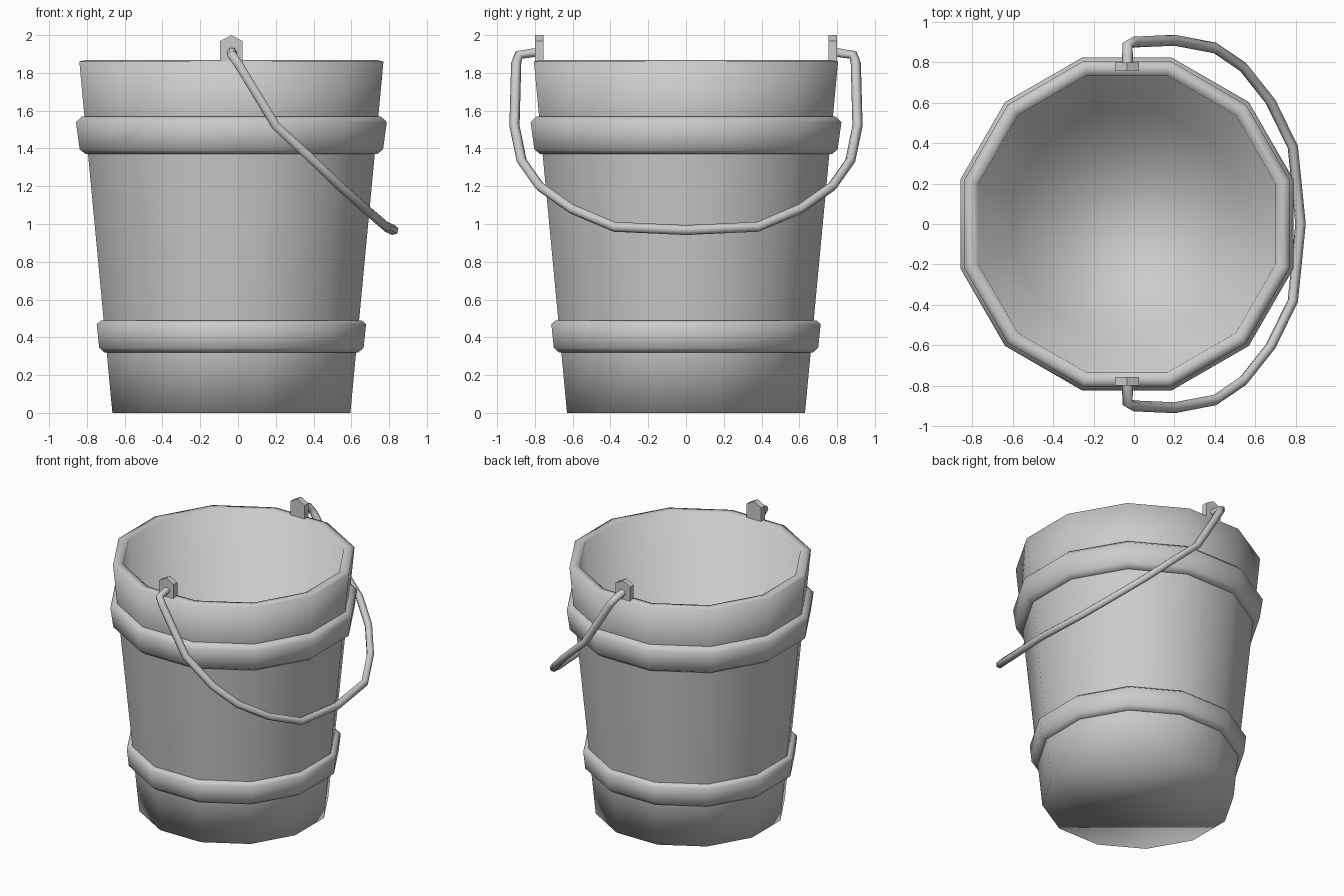
import bpy, bmesh
from math import cos, sin, pi, radians

if "Cube" in bpy.data.objects:
    bpy.data.objects.remove(bpy.data.objects["Cube"])

CX = -0.035          # bucket axis; the handle hangs out to +x
SIDES = 12


def finish(name, bm, angle):
    bmesh.ops.recalc_face_normals(bm, faces=bm.faces)
    me = bpy.data.meshes.new(name)
    bm.to_mesh(me)
    bm.free()
    ob = bpy.data.objects.new(name, me)
    bpy.context.collection.objects.link(ob)
    bpy.ops.object.select_all(action='DESELECT')
    ob.select_set(True)
    bpy.context.view_layer.objects.active = ob
    bpy.ops.object.shade_smooth_by_angle(angle=radians(angle))
    return ob


def lathe(name, profile, closed, angle):
    """Turn (half width across flats, z) points into a 12-sided shell."""
    bm = bmesh.new()
    rings = []
    for half, z in profile:
        r = half / cos(pi / SIDES)
        rings.append([bm.verts.new((CX + r * cos((k + 0.5) * 2 * pi / SIDES),
                                    r * sin((k + 0.5) * 2 * pi / SIDES), z))
                      for k in range(SIDES)])
    pairs = list(zip(rings, rings[1:]))
    if closed:
        pairs.append((rings[-1], rings[0]))
    else:
        bm.faces.new(rings[0])
        bm.faces.new(rings[-1])
    for a, b in pairs:
        for k in range(SIDES):
            j = (k + 1) % SIDES
            bm.faces.new((a[k], a[j], b[j], b[k]))
    return finish(name, bm, angle)


# Tapered bucket: outer wall, rim, inner wall and floor
lathe("bucket_body", [(0.63, 0), (0.661, 0.33), (0.759, 1.37), (0.778, 1.57),
                      (0.805, 1.86), (0.77, 1.868), (0.735, 1.86),
                      (0.565, 0.07)], False, 110)

# Two raised hoops
lathe("upper_hoop", [(0.745, 1.37), (0.772, 1.37), (0.803, 1.395),
                     (0.823, 1.54), (0.79, 1.57), (0.765, 1.57)], True, 65)
lathe("lower_hoop", [(0.645, 0.32), (0.672, 0.32), (0.700, 0.345),
                     (0.713, 0.47), (0.69, 0.49), (0.66, 0.49)], True, 65)

# Pointed lugs on the rim that hold the handle
outline = [(-0.06, 1.83), (0.06, 1.83), (0.06, 1.968), (0, 2.0), (-0.06, 1.968)]
for side, label in ((-1, "front"), (1, "back")):
    bm = bmesh.new()
    face = bm.faces.new([bm.verts.new((CX + x, side * 0.777 - 0.022, z))
                         for x, z in outline])
    ext = bmesh.ops.extrude_face_region(bm, geom=[face])
    moved = [v for v in ext["geom"] if isinstance(v, bmesh.types.BMVert)]
    bmesh.ops.translate(bm, verts=moved, vec=(0, 0.044, 0))
    finish(label + "_lug", bm, 30)

# Wire handle: half the path, mirrored in y
half = [(-0.032, 0.785, 1.91), (-0.032, 0.885, 1.895), (0.0, 0.899, 1.85),
        (0.20, 0.908, 1.52), (0.40, 0.87, 1.335), (0.54, 0.775, 1.20),
        (0.675, 0.605, 1.08), (0.785, 0.38, 0.985)]
path = half + [(0.823, 0, 0.968)] + [(x, -y, z) for x, y, z in reversed(half)]
cu = bpy.data.curves.new("handle", 'CURVE')
cu.dimensions = '3D'
cu.bevel_depth = 0.027
cu.bevel_resolution = 1
cu.use_fill_caps = True
sp = cu.splines.new('POLY')
sp.points.add(len(path) - 1)
for p, co in zip(sp.points, path):
    p.co = (*co, 1)
sp.use_smooth = True
handle = bpy.data.objects.new("handle", cu)
bpy.context.collection.objects.link(handle)
